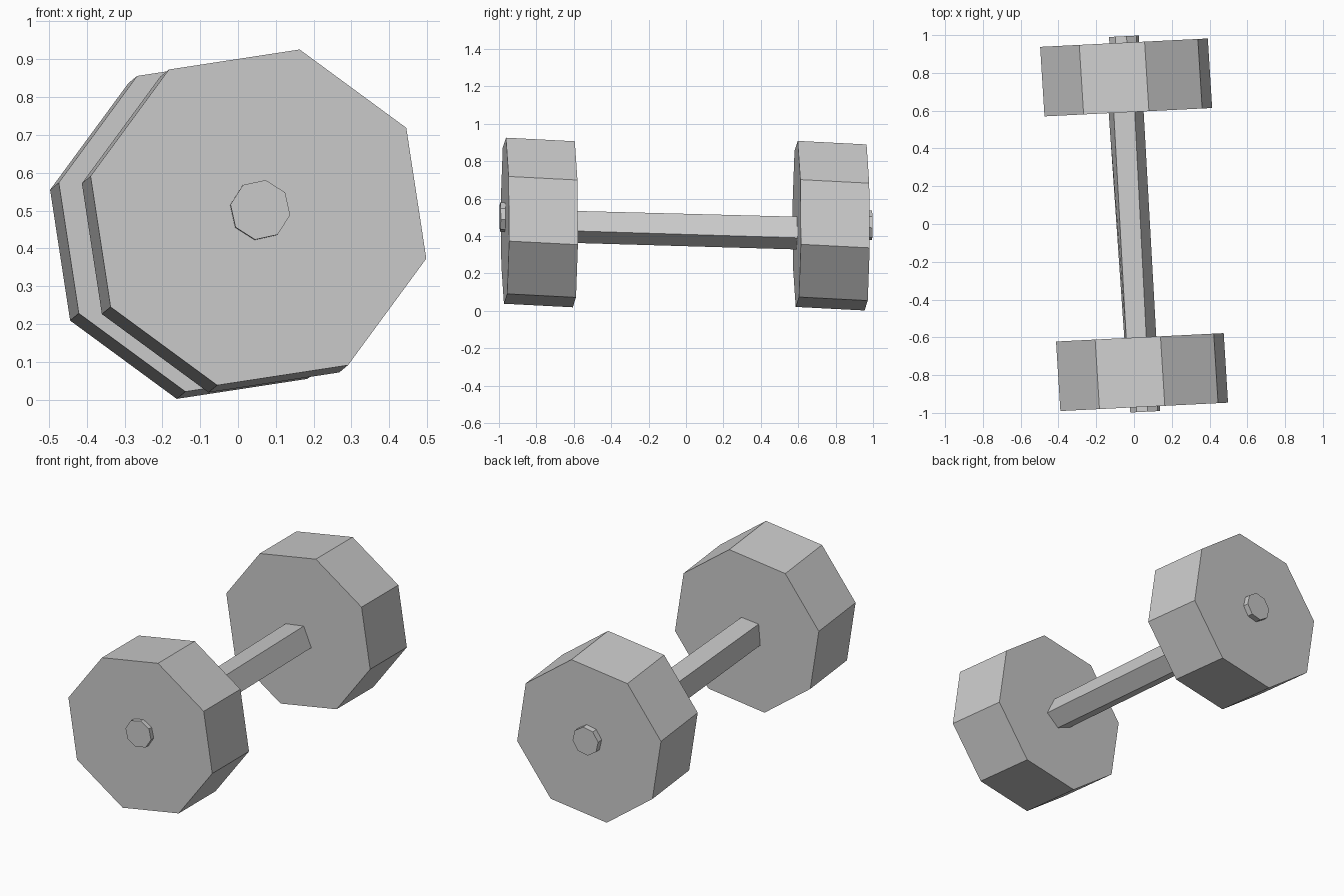
import bpy
import bmesh
from math import cos, sin, tau, radians
from mathutils import Vector

old = bpy.data.objects.get("Cube")
if old:
    bpy.data.objects.remove(old, do_unlink=True)

# One plain grey for the whole weight
grey = bpy.data.materials.new("plain_grey")
grey.use_nodes = True
colour = (0.6, 0.6, 0.6, 1)
grey.diffuse_color = colour
grey.node_tree.nodes["Principled BSDF"].inputs["Base Color"].default_value = colour

YAW = 0.05


def tilted(section, centre):
    """Place (x, z) points on a slightly yawed plane through centre."""
    return [Vector((x, centre[1] + YAW * (x - centre[0]), z)) for x, z in section]


def octagon(centre, radius, phase):
    angles = [radians(phase) + tau * i / 8 for i in range(8)]
    return tilted([(centre[0] + radius * cos(a), centre[2] + radius * sin(a))
                   for a in angles], centre)


def loft(name, front, back):
    """Closed solid between two matching rings."""
    bm = bmesh.new()
    a = [bm.verts.new(p) for p in front]
    b = [bm.verts.new(p) for p in back]
    bm.faces.new(a)
    bm.faces.new(b[::-1])
    n = len(a)
    for i in range(n):
        j = (i + 1) % n
        bm.faces.new((a[i], b[i], b[j], a[j]))
    bmesh.ops.recalc_face_normals(bm, faces=bm.faces)
    mesh = bpy.data.meshes.new(name)
    bm.to_mesh(mesh)
    bm.free()
    mesh.materials.append(grey)
    bpy.context.collection.objects.link(bpy.data.objects.new(name, mesh))


# Octagonal weights, leaning slightly along their depth
depth = Vector((-0.023, 0.368, -0.019))
for name, centre in (("front_weight", Vector((0.054, -0.968, 0.482))),
                     ("back_weight", Vector((-0.030, 0.592, 0.465)))):
    loft(name, octagon(centre, 0.457, 76.2), octagon(centre + depth, 0.457, 76.2))

# Small end caps of the bar
for name, outer, inner in (
        ("front_end_cap", Vector((0.059, -0.994, 0.502)), Vector((0.057, -0.94, 0.500))),
        ("back_end_cap", Vector((-0.053, 0.994, 0.458)), Vector((-0.051, 0.94, 0.460)))):
    loft(name, octagon(outer, 0.08, 80), octagon(inner, 0.08, 80))

# Five-sided handle, slightly uneven, sunk a little into both weights
front_ring = [(0.119, 0.428), (0.066, 0.535), (-0.040, 0.522), (-0.050, 0.402), (0.040, 0.364)]
back_ring = [(0.050, 0.390), (0.003, 0.503), (-0.108, 0.490), (-0.135, 0.375), (-0.040, 0.328)]
loft("handle",
     tilted(front_ring, (0.03, -0.62, 0)),
     tilted(back_ring, (-0.04, 0.61, 0)))
